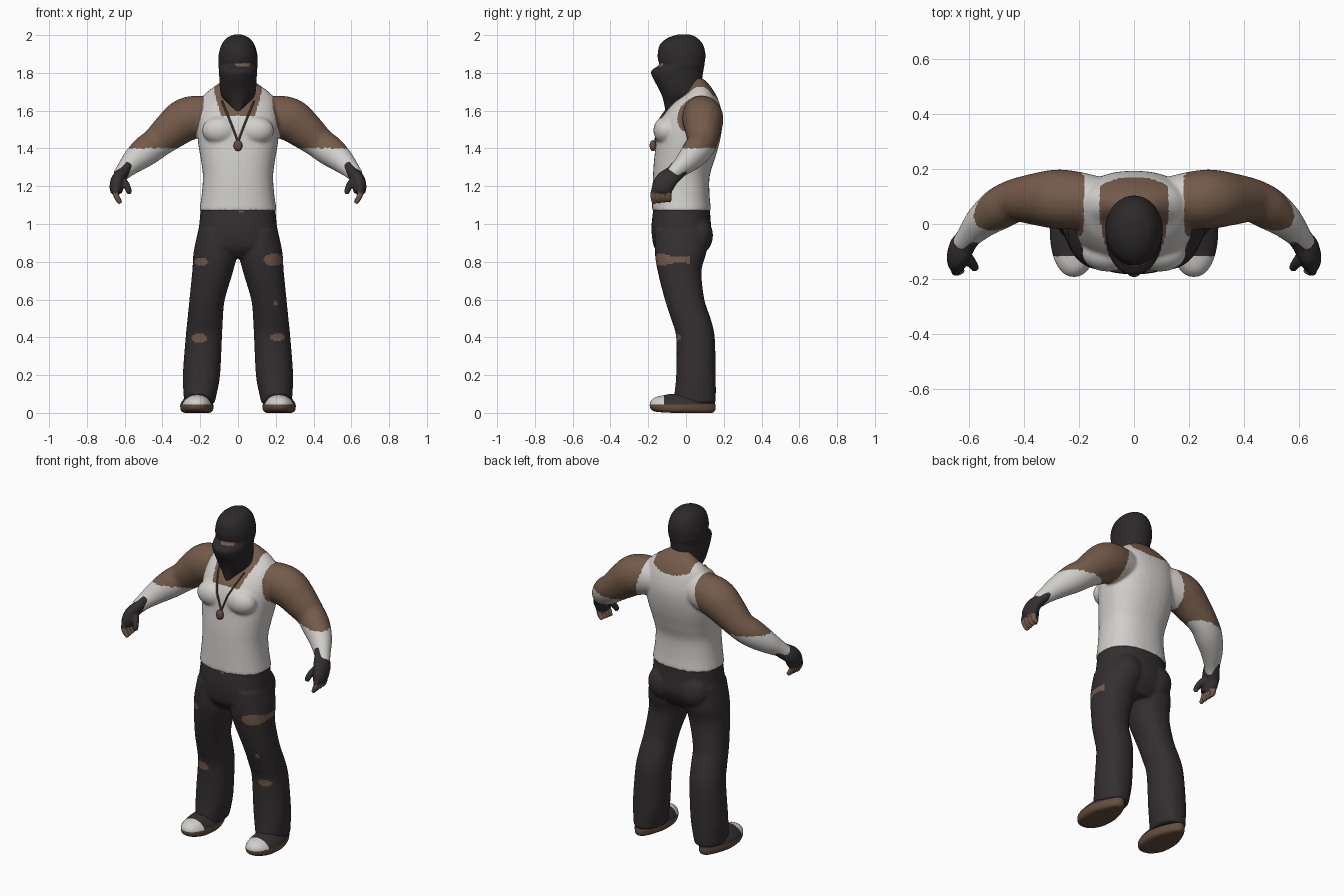
import bpy, bmesh, math
from mathutils import Vector, Matrix
from mathutils.bvhtree import BVHTree

cube = bpy.data.objects.get("Cube")
if cube:
    bpy.data.objects.remove(cube)


def material(name, r, g, b):
    m = bpy.data.materials.new(name)
    m.use_nodes = True
    m.diffuse_color = (r, g, b, 1)
    bsdf = next(n for n in m.node_tree.nodes if n.type == 'BSDF_PRINCIPLED')
    bsdf.inputs["Base Color"].default_value = (r, g, b, 1)
    bsdf.inputs["Roughness"].default_value = 0.9
    return m


skin = material("skin brown", 0.175, 0.105, 0.068)
white = material("cotton white", 0.64, 0.625, 0.6)
dark = material("trouser charcoal", 0.034, 0.028, 0.029)
black = material("mask black", 0.026, 0.022, 0.023)
rubber = material("sole brown", 0.13, 0.075, 0.047)


def spline(a, b, c, d, t):
    """Catmull-Rom blend of four number tuples."""
    return [0.5 * (2 * q + (r - p) * t + (2 * p - 5 * q + 4 * r - s) * t * t
                   + (3 * q - p - 3 * r + s) * t ** 3) for p, q, r, s in zip(a, b, c, d)]


def refine(rows, steps=5):
    out = []
    for i in range(len(rows) - 1):
        near = [rows[max(0, min(len(rows) - 1, i + k))] for k in (-1, 0, 1, 2)]
        out += [spline(*near, s / steps) for s in range(steps)]
    return out + [rows[-1]]


def skin_rings(bm, frames, power=2.0, seg=40):
    """Closed tube through frames of (centre, side vector, front vector)."""
    def bend(v):
        return math.copysign(abs(v) ** (2 / power), v)
    rings = []
    for c, u, v in frames:
        angles = [math.tau * k / seg for k in range(seg)]
        rings.append([bm.verts.new(c + u * bend(math.cos(a)) + v * bend(math.sin(a)))
                      for a in angles])
    for a, b in zip(rings, rings[1:]):
        for k in range(seg):
            n = (k + 1) % seg
            bm.faces.new((a[k], a[n], b[n], b[k]))
    bm.faces.new(rings[0])
    bm.faces.new(rings[-1])


def stack(bm, rows, power=2.3, side=1):
    """Level rings: height, x from, x to, front y, back y."""
    frames = []
    for z, x0, x1, y0, y1 in refine(rows):
        frames.append((Vector((side * (x0 + x1) / 2, (y0 + y1) / 2, z)),
                       Vector(((x1 - x0) / 2, 0, 0)), Vector((0, (y1 - y0) / 2, 0))))
    skin_rings(bm, frames, power)


def limb(bm, rows, side=1, flat=1.0, seg=24):
    """Tube along a path of x, y, z, radius; flat scales its thickness."""
    pts = refine(rows)
    pos = [Vector((side * p[0], p[1], p[2])) for p in pts]
    frames = []
    for i, p in enumerate(pos):
        t = (pos[min(i + 1, len(pos) - 1)] - pos[max(i - 1, 0)]).normalized()
        u = t.cross(Vector((0, 1, 0))).normalized()
        frames.append((p, u * pts[i][3] * flat, t.cross(u) * pts[i][3]))
    skin_rings(bm, frames, seg=seg)


def blob(bm, centre, size):
    bmesh.ops.create_uvsphere(bm, u_segments=24, v_segments=16, radius=1,
                              matrix=Matrix.Translation(centre) @ Matrix.Diagonal((*size, 1)))


def finish(name, bm, voxel, mats, rule=None, relax=5):
    """Fuse the overlapping volumes, soften them and colour faces by rule."""
    bmesh.ops.recalc_face_normals(bm, faces=bm.faces)
    mesh = bpy.data.meshes.new(name)
    bm.to_mesh(mesh)
    bm.free()
    obj = bpy.data.objects.new(name, mesh)
    bpy.context.collection.objects.link(obj)
    bpy.context.view_layer.objects.active = obj
    fuse = obj.modifiers.new("fuse", 'REMESH')
    fuse.mode = 'VOXEL'
    fuse.voxel_size = voxel
    fuse.use_smooth_shade = True
    soft = obj.modifiers.new("soften", 'SMOOTH')
    soft.iterations = relax
    for mod in ("fuse", "soften"):
        bpy.ops.object.modifier_apply(modifier=mod)
    obj.data.materials.clear()
    for m in mats:
        obj.data.materials.append(m)
    for f in obj.data.polygons:
        f.use_smooth = True
        f.material_index = int(rule(*f.center)) if rule else 0
    return obj


# Torso and bare arms, with the vest as a coloured region
bm = bmesh.new()
torso = [(1.072, .205, -.18, .133), (1.15, .193, -.178, .125), (1.25, .186, -.175, .125),
         (1.33, .195, -.17, .148), (1.42, .21, -.16, .175), (1.5, .217, -.152, .19),
         (1.57, .215, -.128, .192), (1.64, .2, -.075, .177), (1.69, .172, -.01, .155),
         (1.735, .115, .02, .125), (1.77, .06, .04, .09)]
stack(bm, [(z, -r, r, f, b) for z, r, f, b in torso])
arm = [(.12, .08, 1.57, .09), (.2, .085, 1.57, .104), (.28, .09, 1.55, .108),
       (.36, .09, 1.49, .094), (.43, .085, 1.43, .079), (.49, .055, 1.385, .076),
       (.55, .01, 1.335, .062), (.6, -.045, 1.285, .044), (.625, -.075, 1.255, .038)]
for s in (-1, 1):
    limb(bm, arm, s, 1.06)
    blob(bm, (s * .095, -.105, 1.495), (.095, .068, .075))


def vest_rule(x, y, z):
    x = abs(x)
    armhole = x > .183 + .25 * max(0, 1.62 - z) and z > 1.4
    low = 1.572 + (.5 * y + 3 * x * x if y > 0 else 0)
    neckline = z > low and x < min(.125, .087 + .3 * (z - 1.57))
    return armhole or neckline


body = finish("vest_and_arms", bm, .008, [white, skin], vest_rule)

# Trousers with torn patches
bm = bmesh.new()
hips = [(1.1, .196, -.17, .125), (1.0, .205, -.182, .132), (.93, .215, -.18, .138),
        (.87, .215, -.165, .115), (.82, .13, -.12, .08)]
stack(bm, [(z, -r, r, f, b) for z, r, f, b in hips])
leg = [(.97, .01, .21, -.165, .12), (.85, .004, .235, -.165, .108), (.75, .026, .242, -.15, .082),
       (.6, .07, .257, -.112, .097), (.5, .08, .267, -.08, .13), (.4, .085, .277, -.052, .152),
       (.2, .095, .292, -.052, .157), (.1, .113, .288, -.062, .158), (.05, .125, .285, -.07, .156)]
for s in (-1, 1):
    stack(bm, leg, 2.2, s)
    blob(bm, (s * .1, .065, .94), (.095, .078, .1))
tears = [(-.195, .8, .036, .022), (.19, .81, .054, .033), (-.205, .395, .042, .024),
         (.21, .4, .038, .02), (.2, .58, .012, .012), (.015, 1.08, .02, .02)]


def tear_rule(x, y, z):
    return y < .02 and any(((x - a) / w) ** 2 + ((z - c) / h) ** 2 < 1 for a, c, w, h in tears)


finish("trousers", bm, .008, [dark, skin], tear_rule)

# Head in a knitted mask with a narrow eye slit
bm = bmesh.new()
head = [(2.003, .02, -.045, .025), (1.985, .06, -.098, .06), (1.95, .087, -.138, .09),
        (1.9, .102, -.15, .103), (1.862, .104, -.147, .1), (1.842, .104, -.142, .098),
        (1.81, .101, -.185, .092), (1.77, .099, -.174, .086), (1.73, .097, -.152, .083),
        (1.68, .088, -.128, .085), (1.63, .055, -.115, .06), (1.59, .02, -.11, -.03)]
stack(bm, [(z, -r, r, f, b) for z, r, f, b in head], 2.05)
finish("masked_head", bm, .006, [black, skin],
       lambda x, y, z: y < -.08 and 1.834 < z < 1.852 and -.012 < x < .062, 3)

# Fingerless gloves and hands
for s, label in ((-1, "right"), (1, "left")):
    bm = bmesh.new()
    limb(bm, [(.588, -.032, 1.3, .05), (.61, -.062, 1.268, .05), (.635, -.1, 1.235, .056),
              (.643, -.125, 1.195, .056), (.643, -.132, 1.165, .046)], s, .66)
    for k in range(4):
        y = -.172 + .027 * k
        limb(bm, [(.645, y + .01, 1.2, .016), (.648, y, 1.165, .016),
                  (.638, y, 1.135, .015), (.622, y + .004, 1.11 + .004 * k, .011)], s, seg=12)
    limb(bm, [(.62, -.1, 1.24, .02), (.594, -.135, 1.21, .019),
              (.58, -.155, 1.18, .016), (.577, -.16, 1.16, .012)], s, seg=12)
    finish(label + "_gloved_hand", bm, .005, [dark, skin], lambda x, y, z: z < 1.165, 2)

# Shoes with toe caps and rubber soles
shoe = [(0, .15, .285, -.165, .14), (.012, .133, .302, -.188, .155), (.04, .13, .306, -.192, .158),
        (.06, .138, .298, -.182, .15), (.08, .152, .28, -.155, .14), (.1, .175, .255, -.09, .11)]
for s, label in ((-1, "right"), (1, "left")):
    bm = bmesh.new()
    stack(bm, shoe, 2.2, s)
    for v in bm.verts:   # narrow the heel and lift the toe
        if v.co.y > 0:
            v.co.x += (s * .21 - v.co.x) * min(.3, v.co.y * 2)
        v.co.z += max(0, -.1 - v.co.y) * .1
    finish(label + "_shoe", bm, .006, [rubber, white, dark],
           lambda x, y, z: 0 if z < .046 else 1 if y < -.115 else 2, 2)

# Neck cord laid on the chest, and its pendant
tree = BVHTree.FromPolygons([v.co for v in body.data.vertices],
                            [p.vertices for p in body.data.polygons])
for s, label in ((-1, "right"), (1, "left")):
    bm = bmesh.new()
    path = []
    for k in range(13):
        t = k / 12
        x, z = s * .085 * (1 - t) ** 1.1, 1.65 - .22 * t
        hit = tree.ray_cast(Vector((x, -1, z)), Vector((0, 1, 0)))[0]
        path.append((abs(x), hit.y - .003, z, .0055))
    limb(bm, path, s, seg=8)
    bmesh.ops.recalc_face_normals(bm, faces=bm.faces)
    mesh = bpy.data.meshes.new(label + "_neck_cord")
    bm.to_mesh(mesh)
    bm.free()
    mesh.materials.append(rubber)
    bpy.context.collection.objects.link(bpy.data.objects.new(label + "_neck_cord", mesh))

bm = bmesh.new()
blob(bm, (0, -.175, 1.415), (.024, .018, .03))
finish("pendant", bm, .005, [rubber], None, 1)
